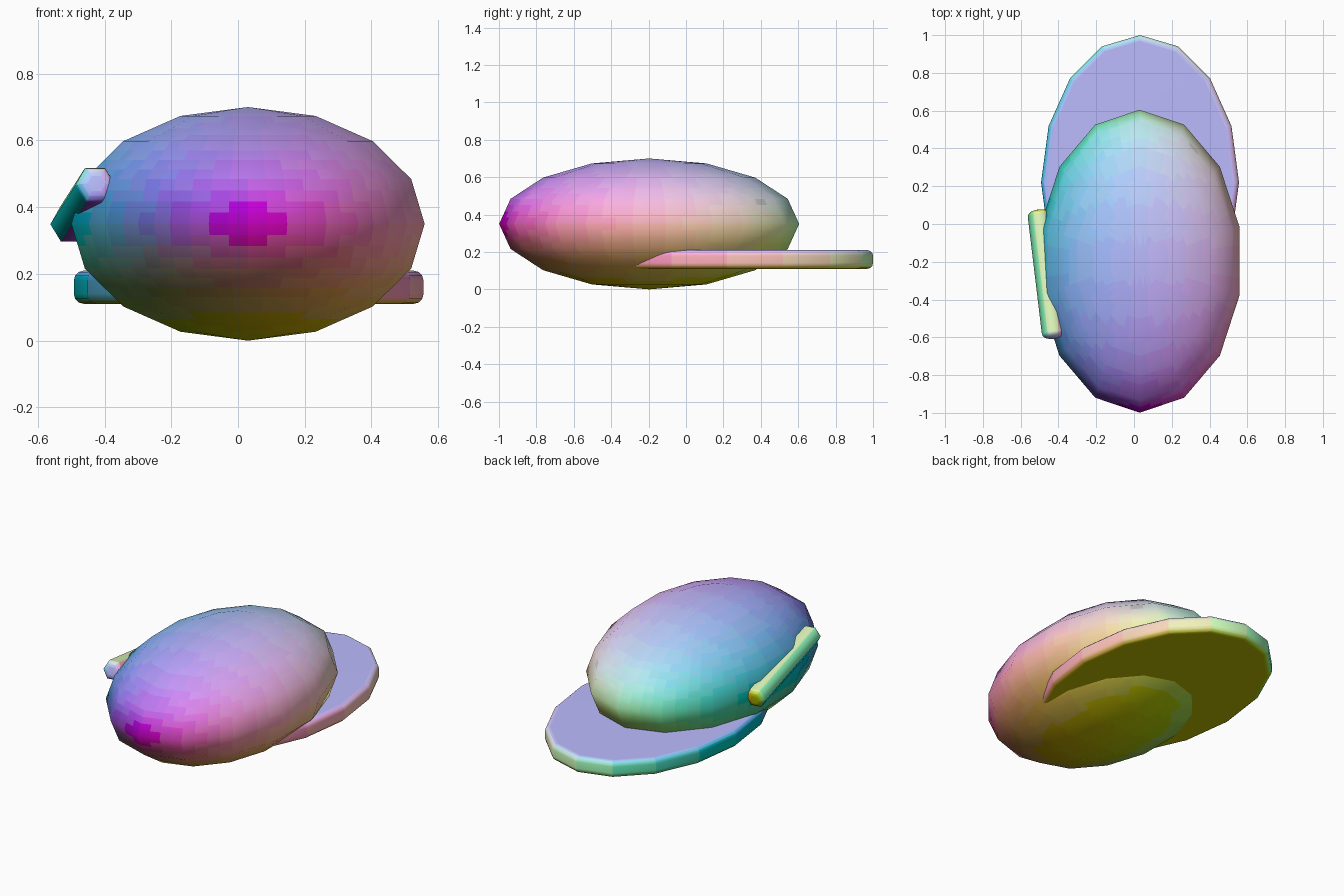
import bpy
import bmesh
from math import radians
from mathutils import Vector, Quaternion

if "Cube" in bpy.data.objects:
    bpy.data.objects.remove(bpy.data.objects["Cube"])


def paint(obj, steps=8):
    """Tint every face by the direction it points in, sharing materials."""
    mesh, slots = obj.data, {}
    for poly in mesh.polygons:
        n = sum((mesh.corner_normals[i].vector for i in poly.loop_indices), Vector()).normalized()
        key = tuple(round(c * steps) for c in n)
        if key not in slots:
            mat = bpy.data.materials.new(obj.name + "_tint")
            mat.diffuse_color = [0.5 + 0.5 * k / steps for k in key] + [1]
            mat.use_nodes = True
            mat.node_tree.nodes["Principled BSDF"].inputs["Base Color"].default_value = mat.diffuse_color
            slots[key] = len(mesh.materials)
            mesh.materials.append(mat)
        poly.material_index = slots[key]


def round_rim(obj, name, width):
    """Round the end edges, keep flat caps crisp, bake and tint."""
    obj.name = name
    bpy.ops.object.transform_apply(location=False, rotation=False, scale=True)
    mod = obj.modifiers.new("rounded_rim", 'BEVEL')
    mod.width = width
    mod.segments = 3
    mod.limit_method = 'ANGLE'
    mod.angle_limit = radians(70)
    bpy.ops.object.shade_smooth()
    obj.modifiers.new("face_shading", 'WEIGHTED_NORMAL')
    bpy.ops.object.convert(target='MESH')
    paint(obj)


# Egg-shaped body: coarse outline, faces split flat so the tint can blend
radii = Vector((0.543, 0.802, 0.35))
bpy.ops.mesh.primitive_uv_sphere_add(segments=14, ring_count=8, radius=1, location=(0.03, -0.197, 0.35))
body = bpy.context.object
body.name = "body"
body.scale = radii
bpy.ops.object.transform_apply(location=False, rotation=False, scale=True)
bm = bmesh.new()
bm.from_mesh(body.data)
bmesh.ops.subdivide_edges(bm, edges=bm.edges[:], cuts=3, use_grid_fill=True)
bm.to_mesh(body.data)
bm.free()
bpy.ops.object.shade_smooth()
body.data.normals_split_custom_set_from_vertices(
    [Vector(c / r ** 2 for c, r in zip(v.co, radii)).normalized() for v in body.data.vertices])
paint(body)

# Flat oval plate sticking out behind
bpy.ops.mesh.primitive_cylinder_add(vertices=16, radius=1, depth=0.1, location=(0.032, 0.22, 0.16))
plate = bpy.context.object
plate.scale = (0.524, 0.78, 1)
round_rim(plate, "rear_plate", 0.03)

# Slanted six-sided bar half sunk into the left side
rear, front = Vector((-0.499, 0.021, 0.353)), Vector((-0.43, -0.552, 0.461))
axis = front - rear
turn = axis.to_track_quat('Z', 'Y') @ Quaternion((0, 0, 1), radians(30))
bpy.ops.mesh.primitive_cylinder_add(vertices=6, radius=0.061, depth=axis.length + 0.105,
                                    location=(rear + front) / 2, rotation=turn.to_euler())
round_rim(bpy.context.object, "side_bar", 0.03)
